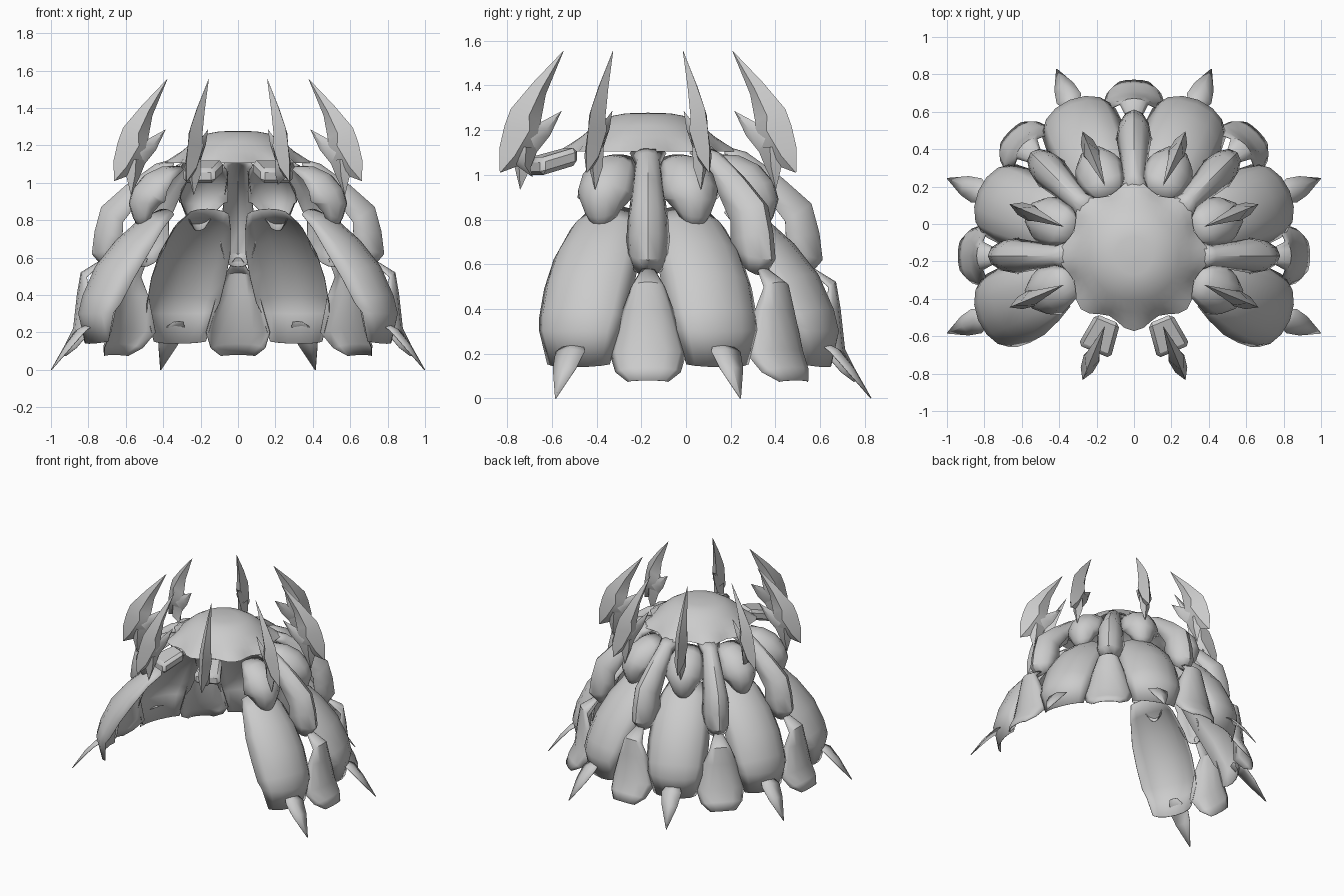
import bpy, bmesh, math
from mathutils import Vector

if "Cube" in bpy.data.objects:
    bpy.data.objects.remove(bpy.data.objects["Cube"])

grey = bpy.data.materials.new("light_grey")
grey.use_nodes = True
grey.diffuse_color = (0.6, 0.6, 0.6, 1)
grey.node_tree.nodes["Principled BSDF"].inputs["Base Color"].default_value = (0.6, 0.6, 0.6, 1)

CENTRE = (0, -0.17, 0)   # axis of the radial layout


def finish(name, bm, angle, sharp=35, thick=0):
    """Turn a bmesh drawn along +x (radius) into an object at an angle round the axis."""
    bmesh.ops.remove_doubles(bm, verts=bm.verts, dist=0.0004)
    bmesh.ops.recalc_face_normals(bm, faces=bm.faces)
    me = bpy.data.meshes.new(name)
    bm.to_mesh(me)
    bm.free()
    me.materials.append(grey)
    ob = bpy.data.objects.new(name, me)
    bpy.context.collection.objects.link(ob)
    ob.location = CENTRE
    ob.rotation_euler.z = math.radians(angle)
    if thick:
        mod = ob.modifiers.new("thickness", 'SOLIDIFY')
        mod.thickness = thick
        mod.offset = 0
    bpy.ops.object.select_all(action='DESELECT')
    ob.select_set(True)
    bpy.context.view_layer.objects.active = ob
    bpy.ops.object.shade_smooth_by_angle(angle=math.radians(sharp))


def skin(bm, rows, closed=False):
    """Join rows of points with quads."""
    vs = [[bm.verts.new(p) for p in row] for row in rows]
    n = len(vs[0])
    for a, b in zip(vs, vs[1:]):
        for i in range(n if closed else n - 1):
            j = (i + 1) % n
            bm.faces.new((a[i], a[j], b[j], b[i]))
    return vs


def arched_leaf(name, sections, angle, steps=6, arch=75):
    """Curved shell; sections are (radius, height, half width, depth)."""
    rows = []
    amax = math.radians(arch)
    for k, (r, z, w, d) in enumerate(sections):
        p, q = sections[max(k - 1, 0)], sections[min(k + 1, len(sections) - 1)]
        t = Vector((q[0] - p[0], q[1] - p[1])).normalized()
        inward = Vector((t.y, -t.x))          # right of travel = towards the inside
        row = []
        for i in range(steps + 1):
            a = amax * (2 * i / steps - 1)
            s = d * (1 - math.cos(a)) / (1 - math.cos(amax))
            row.append((r + inward.x * s, w * math.sin(a) / math.sin(amax), z + inward.y * s))
        rows.append(row)
    bm = bmesh.new()
    skin(bm, rows)
    finish(name, bm, angle, thick=0.004)


def add_blade(bm, stations):
    """Diamond-section blade; stations are (outer, inner, half thickness)."""
    rows = []
    for (r1, z1), (r2, z2), h in stations:
        rm, zm = (r1 + r2) / 2, (z1 + z2) / 2
        rows.append([(r1, 0, z1), (rm, h, zm), (r2, 0, z2), (rm, -h, zm)])
    skin(bm, rows, closed=True)


# Crown dome whose scalloped rim runs out and down towards the ribs
SEG = 48
bm = bmesh.new()
profile = [(0.002, 1.278, 0), (0.1, 1.275, 0), (0.17, 1.262, 0), (0.24, 1.22, 0), (0.30, 1.17, 0),
           (0.34, 1.135, 0.5), (0.375, 1.105, 1)]
rows = []
for r, z, wave in profile:
    rows.append([])
    for i in range(SEG):
        a = 2 * math.pi * i / SEG
        c = wave * math.cos(8 * a)
        rows[-1].append(((r + 0.028 * c) * math.cos(a), (r + 0.028 * c) * math.sin(a), z))
cap = skin(bm, rows, closed=True)
bm.faces.new(cap[0])
finish("crown_dome", bm, 0)

# Tall narrow ribs and the small hanging leaves below them
RIB = [(0.35, 1.125, 0.08, 0.03), (0.44, 1.10, 0.055, 0.06), (0.60, 0.985, 0.075, 0.11),
       (0.73, 0.87, 0.09, 0.14), (0.765, 0.74, 0.095, 0.15), (0.78, 0.62, 0.09, 0.14), (0.72, 0.55, 0.07, 0.06)]
SMALL_LEAF = [(0.71, 0.60, 0.02, 0.01), (0.84, 0.52, 0.075, 0.04), (0.86, 0.40, 0.115, 0.07),
              (0.88, 0.22, 0.17, 0.09), (0.92, 0.14, 0.145, 0.06), (0.94, 0.08, 0.09, 0.02)]
for k in range(5):
    arched_leaf(f"rib_{k + 1}", RIB, 45 * k, arch=85)
    arched_leaf(f"small_leaf_{k + 1}", SMALL_LEAF, 45 * k, arch=85)

# Big shell leaves, each with a claw at its foot and a rounded hood above
BIG_LEAF = [(0.43, 0.86, 0.12, 0.03), (0.54, 0.815, 0.165, 0.07), (0.68, 0.70, 0.205, 0.11),
            (0.80, 0.56, 0.215, 0.13), (0.875, 0.40, 0.21, 0.12), (0.90, 0.30, 0.195, 0.10), (0.86, 0.14, 0.15, 0.05)]
HOOD = [(0.35, 1.09, 0.08, 0.02), (0.44, 1.085, 0.115, 0.07), (0.53, 1.045, 0.135, 0.11),
        (0.60, 0.97, 0.14, 0.14), (0.625, 0.89, 0.12, 0.13), (0.60, 0.81, 0.085, 0.08), (0.56, 0.745, 0.03, 0.02)]
CLAW = [(0.83, 0.26, 0.03, 0.005), (0.92, 0.22, 0.07, 0.015), (0.99, 0.14, 0.055, 0.015), (1.08, 0.0, 0.002, 0)]
for k in range(6):
    ang = -22.5 + 45 * k
    arched_leaf(f"big_leaf_{k + 1}", BIG_LEAF, ang)
    arched_leaf(f"hood_{k + 1}", HOOD, ang)
    arched_leaf(f"claw_{k + 1}", CLAW, ang, steps=2)

# Ring of eight upright barbed horns; the front pair has a shorter tail
for k in range(8):
    ang = -67.5 + 45 * k
    tail = (0.56, 0.99) if k in (0, 5) else (0.62, 0.935)
    bm = bmesh.new()
    add_blade(bm, [((0.718, 1.01), (0.714, 1.01), 0.002), ((0.72, 1.12), (0.60, 1.05), 0.035),
                   ((0.695, 1.22), (0.49, 1.175), 0.045), ((0.665, 1.295), (0.52, 1.235), 0.04),
                   ((0.555, 1.415), (0.495, 1.36), 0.025), ((0.41, 1.555), (0.408, 1.555), 0.001)])
    # inner barb
    add_blade(bm, [((0.62, 1.22), (0.54, 1.10), 0.03), ((0.52, 1.235), (0.475, 1.175), 0.02),
                   ((0.42, 1.285), (0.419, 1.284), 0.001)])
    # tail that ties the horn to its seat
    add_blade(bm, [((0.68, 1.13), (0.53, 1.12), 0.035), ((0.65, 1.05), (0.57, 1.03), 0.035),
                   (tail, (tail[0] - 0.002, tail[1]), 0.001)])
    finish(f"horn_{k + 1}", bm, ang, sharp=50)

# Blocks that carry the two front horns
for side, ang in (("left", -67.5), ("right", -112.5)):
    bm = bmesh.new()
    bmesh.ops.create_cube(bm, size=1)
    for v in bm.verts:
        x, y, z = v.co
        w = 0.14 if x < 0 else 0.19
        v.co = (0.46 + 0.19 * x, w * y, 1.06 + 0.08 * z - 0.05 * x)
    bmesh.ops.bevel(bm, geom=bm.edges[:], offset=0.02, segments=1, affect='EDGES')
    finish(f"horn_block_{side}", bm, ang)
